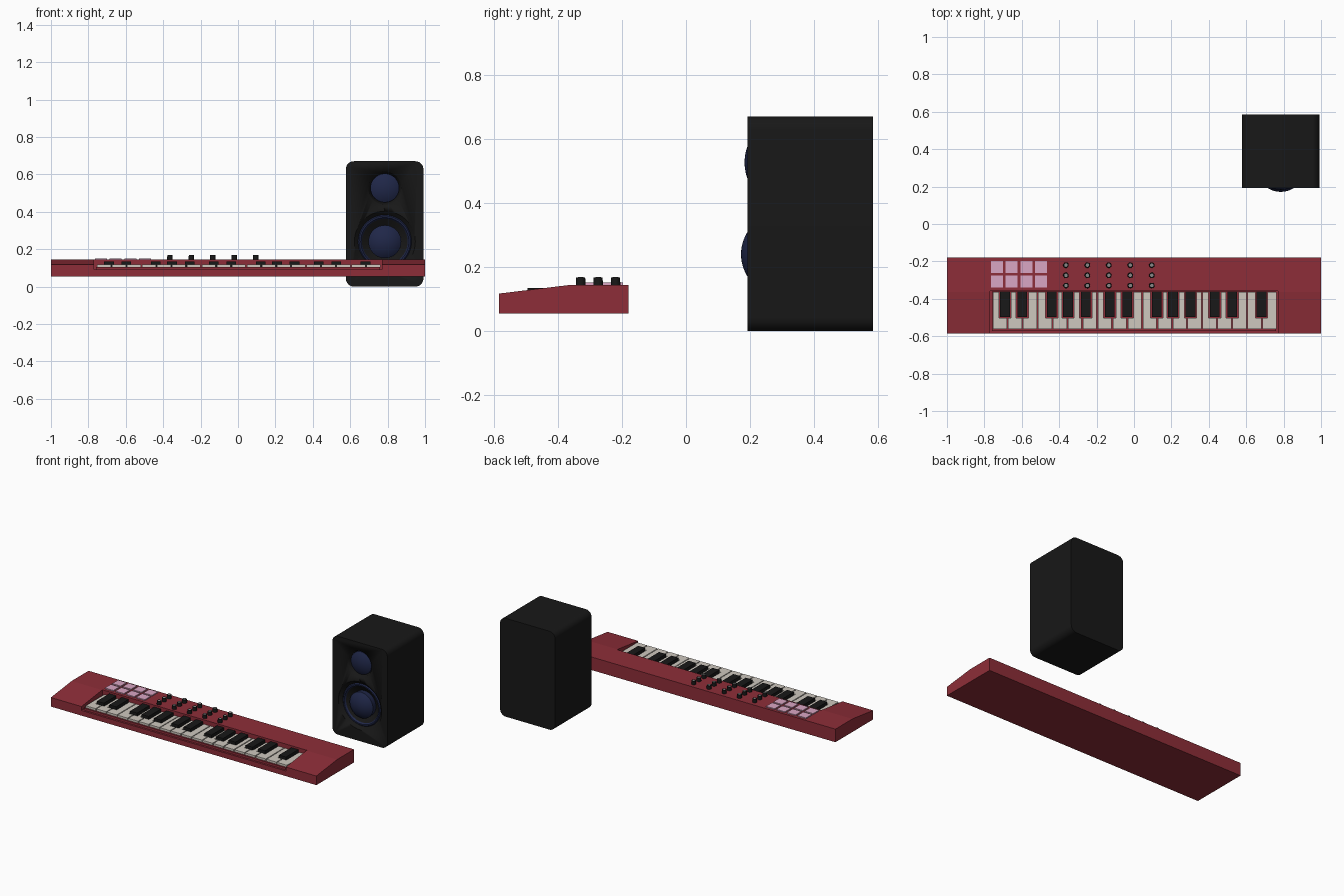
import bpy, bmesh, math

if "Cube" in bpy.data.objects:
    bpy.data.objects.remove(bpy.data.objects["Cube"])

def mat(name, c):
    m = bpy.data.materials.new(name)
    m.diffuse_color = (*c, 1)
    m.use_nodes = True
    m.node_tree.nodes["Principled BSDF"].inputs["Base Color"].default_value = m.diffuse_color
    return m

RED = mat("red_case", (0.27, 0.027, 0.04))
BLACK = mat("black", (0.009, 0.009, 0.009))
IVORY = mat("ivory", (0.62, 0.58, 0.52))
PINK = mat("pink", (0.70, 0.38, 0.55))
GREY = mat("grey", (0.25, 0.25, 0.25))
BLUE = mat("blue_cone", (0.014, 0.02, 0.065))

def finish(bm, name, m):
    bmesh.ops.recalc_face_normals(bm, faces=bm.faces)
    me = bpy.data.meshes.new(name)
    bm.to_mesh(me)
    bm.free()
    ob = bpy.data.objects.new(name, me)
    bpy.context.collection.objects.link(ob)
    me.materials.append(m)
    return ob

def prism(name, pts, vec, m):
    """Closed outline of 3D points, extruded along vec."""
    bm = bmesh.new()
    f = bm.faces.new([bm.verts.new(p) for p in pts])
    r = bmesh.ops.extrude_face_region(bm, geom=[f])
    bmesh.ops.translate(bm, vec=vec, verts=[v for v in r["geom"] if isinstance(v, bmesh.types.BMVert)])
    return finish(bm, name, m)

def box(name, x0, x1, y0, y1, z0, z1, m):
    return prism(name, [(x0, y0, z0), (x1, y0, z0), (x1, y1, z0), (x0, y1, z0)], (0, 0, z1 - z0), m)

def smooth(ob):
    for o in bpy.context.selected_objects:
        o.select_set(False)
    bpy.context.view_layer.objects.active = ob
    ob.select_set(True)
    bpy.ops.object.shade_smooth_by_angle(angle=math.radians(35))

def lathe(name, prof, centre, m, axis="Y", n=40):
    """Revolve (radius, offset) pairs around an axis through centre."""
    bm = bmesh.new()
    cx, cy, cz = centre
    vs = [bm.verts.new((cx + r, cy + d, cz) if axis == "Y" else (cx + r, cy, cz + d)) for r, d in prof]
    es = [bm.edges.new(p) for p in zip(vs, vs[1:])]
    bmesh.ops.spin(bm, geom=vs + es, cent=centre, axis=(0, 1, 0) if axis == "Y" else (0, 0, 1),
                   angle=math.tau, steps=n)
    bmesh.ops.remove_doubles(bm, verts=bm.verts, dist=1e-5)
    ob = finish(bm, name, m)
    smooth(ob)
    return ob

def cut(ob, cutter):
    b = ob.modifiers.new("cut", "BOOLEAN")
    b.object, b.operation, b.solver = cutter, "DIFFERENCE", "EXACT"
    cutter.hide_render = True
    cutter.hide_set(True)

# keyboard case: side profile with a key recess open to the front
side = [(-0.585, 0.055), (-0.585, 0.117), (-0.363, 0.144), (-0.18, 0.144), (-0.18, 0.055)]
case = prism("keyboard_case", [(-1, y, z) for y, z in side], (2, 0, 0), RED)
cut(case, box("key_recess_cutter", -0.77, 0.77, -0.7, -0.358, 0.09, 0.3, RED))
box("key_bed", -0.76, 0.76, -0.572, -0.36, 0.088, 0.104, RED)

# black keys: boundary number -> sideways shift
shift = {1: -0.013, 2: 0, 4: -0.003, 5: 0.004, 6: 0.018}
P, X0, W = 0.0801, -0.757, 0.026
blacks = {}
for k in range(1, 19):
    if (k - 1) % 7 + 1 in shift and k % 7 in shift:
        blacks[k] = X0 + k * P + shift[k % 7]
for k, x in blacks.items():
    box(f"black_key_{k}", x - W, x + W, -0.496, -0.362, 0.103, 0.134, BLACK)

# white keys, notched around their black neighbours
for i in range(19):
    a, b = X0 + i * P + 0.003, X0 + (i + 1) * P - 0.003
    g = W + 0.007
    c = max(a, blacks[i] + g) if i in blacks else a
    d = min(b, blacks[i + 1] - g) if i + 1 in blacks else b
    yf, yn, yb = -0.562, -0.503, -0.364
    pts = [(a, yf), (b, yf), (b, yn)]
    if d < b:
        pts.append((d, yn))
    pts += [(d, yb), (c, yb)]
    if c > a:
        pts.append((c, yn))
    pts.append((a, yn))
    prism(f"white_key_{i}", [(x, y, 0.103) for x, y in pts], (0, 0, 0.015), IVORY)

# drum pads
for i in range(4):
    for j in range(2):
        x, y = -0.733 + i * 0.0785, -0.229 - j * 0.078
        box(f"pad_{i}_{j}", x - 0.032, x + 0.032, y - 0.032, y + 0.032, 0.14, 0.151, PINK)

# control knobs with grey caps
for i in range(5):
    for j in range(3):
        p = (-0.364 + i * 0.1148, -0.22 - j * 0.0545, 0)
        lathe(f"knob_{i}_{j}", [(0, 0.14), (0.015, 0.14), (0.014, 0.168), (0, 0.168)], p, BLACK, "Z", 20)
        lathe(f"knob_cap_{i}_{j}", [(0.009, 0.167), (0.009, 0.169), (0, 0.169)], p, GREY, "Z", 16)

# speaker cabinet: rounded rectangle outline run backwards
x0, x1, z1, R, CX, FY = 0.577, 0.991, 0.67, 0.042, 0.785, 0.192
out = []
for q, (cx, cz) in enumerate([(x1 - R, z1 - R), (x0 + R, z1 - R), (x0 + R, R), (x1 - R, R)]):
    for s in range(9):
        t = (q + s / 8) * math.pi / 2
        out.append((cx + R * math.cos(t), FY, cz + R * math.sin(t)))
cab = prism("speaker_cabinet", out, (0, 0.393, 0), BLACK)

def dome(r, apex, sag, n=8):
    rad = (r * r + sag * sag) / (2 * sag)
    return [(r * (1 - i / n), apex + rad - math.sqrt(rad ** 2 - (r * (1 - i / n)) ** 2)) for i in range(n + 1)]

# driver wells and drivers
for name, z, r in (("woofer", 0.24, 0.163), ("tweeter", 0.527, 0.088)):
    cut(cab, lathe(name + "_cutter", [(0, -0.05), (r, -0.05), (r, 0.06), (0, 0.06)], (CX, FY, z), BLACK, n=48))
smooth(cab)
w, t = (CX, FY, 0.24), (CX, FY, 0.527)
lathe("woofer_rim", [(0.164, 0), (0.143, 0.02), (0.143, 0.03)], w, BLACK)
lathe("woofer_surround", [(0.143, 0.022), (0.137, 0.014), (0.129, 0.014), (0.122, 0.024)], w, BLUE)
lathe("woofer_cone", [(0.122, 0.024), (0.084, 0.05)], w, BLACK)
lathe("woofer_dome", [(0.086, 0.05)] + dome(0.088, -0.02, 0.034), w, BLUE)
lathe("tweeter_rim", [(0.089, 0), (0.076, 0.03)], t, BLACK)
lathe("tweeter_dome", [(0.077, 0.03)] + dome(0.077, -0.009, 0.022), t, BLUE)
